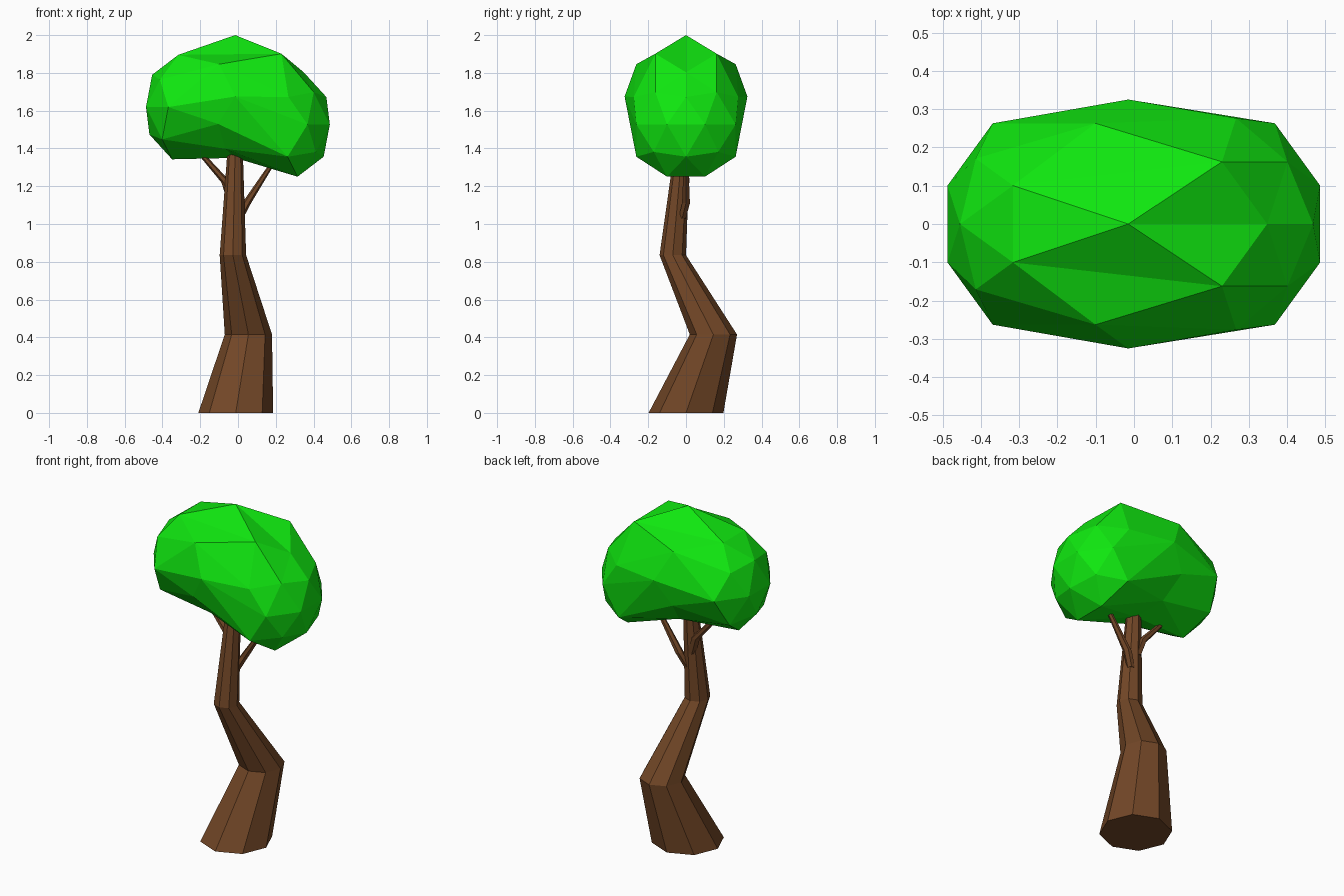
import bpy, bmesh, math

if "Cube" in bpy.data.objects:
    bpy.data.objects.remove(bpy.data.objects["Cube"])


def material(name, rgb):
    m = bpy.data.materials.new(name)
    m.diffuse_color = (*rgb, 1)
    m.use_nodes = True
    m.node_tree.nodes["Principled BSDF"].inputs["Base Color"].default_value = m.diffuse_color
    return m


def add_object(name, bm, mat):
    bmesh.ops.recalc_face_normals(bm, faces=bm.faces)
    mesh = bpy.data.meshes.new(name)
    bm.to_mesh(mesh)
    bm.free()
    mesh.materials.append(mat)
    ob = bpy.data.objects.new(name, mesh)
    bpy.context.collection.objects.link(ob)
    return ob


def tapered_limb(name, path, sides, mat):
    """Closed tube through level rings given as (x, y, z, radius)."""
    bm = bmesh.new()
    rings = []
    for x, y, z, r in path:
        angles = [2 * math.pi * i / sides for i in range(sides)]
        rings.append([bm.verts.new((x + r * math.cos(a), y + r * math.sin(a), z))
                      for a in angles])
    for low, high in zip(rings, rings[1:]):
        for i in range(sides):
            j = (i + 1) % sides
            bm.faces.new((low[i], low[j], high[j], high[i]))
    bm.faces.new(rings[0])
    bm.faces.new(rings[-1])
    return add_object(name, bm, mat)


bark = material("bark", (0.17, 0.063, 0.02))
leaf = material("leaf", (0.005, 0.8, 0.005))

# Crooked eight-sided trunk
tapered_limb("trunk", [(-0.012, 0, 0, 0.198), (0.055, 0.145, 0.415, 0.125),
                       (-0.027, -0.07, 0.835, 0.07), (-0.015, -0.02, 1.4, 0.04)], 8, bark)

# Two kinked branches reaching into the leaves
tapered_limb("left_branch", [(-0.03, -0.015, 1.12, 0.026), (-0.062, -0.005, 1.22, 0.026),
                             (-0.19, 0, 1.365, 0.018), (-0.22, 0, 1.4, 0.014)], 6, bark)
tapered_limb("right_branch", [(0.005, -0.02, 1.03, 0.022), (0.045, 0.0, 1.11, 0.024),
                              (0.155, 0, 1.28, 0.016), (0.19, 0, 1.33, 0.013)], 6, bark)

# Faceted canopy: a ball pulled apart into left, middle and right groups
bm = bmesh.new()
bmesh.ops.create_icosphere(bm, subdivisions=2, radius=1)
R = 0.325
for v in bm.verts:
    x, y, z = v.co
    if x < -0.3:
        dx, dz = -0.178, -0.056
    elif x < 0.1:
        dx, dz = -0.015, 0
    else:
        dx, dz = 0.177, -0.148
        if x < 0.3 and z > 0.8:      # raised shoulder near the crown
            dz = -0.05
    v.co = (x * R + dx, y * R, 1.675 + z * R + dz)
add_object("canopy", bm, leaf)
